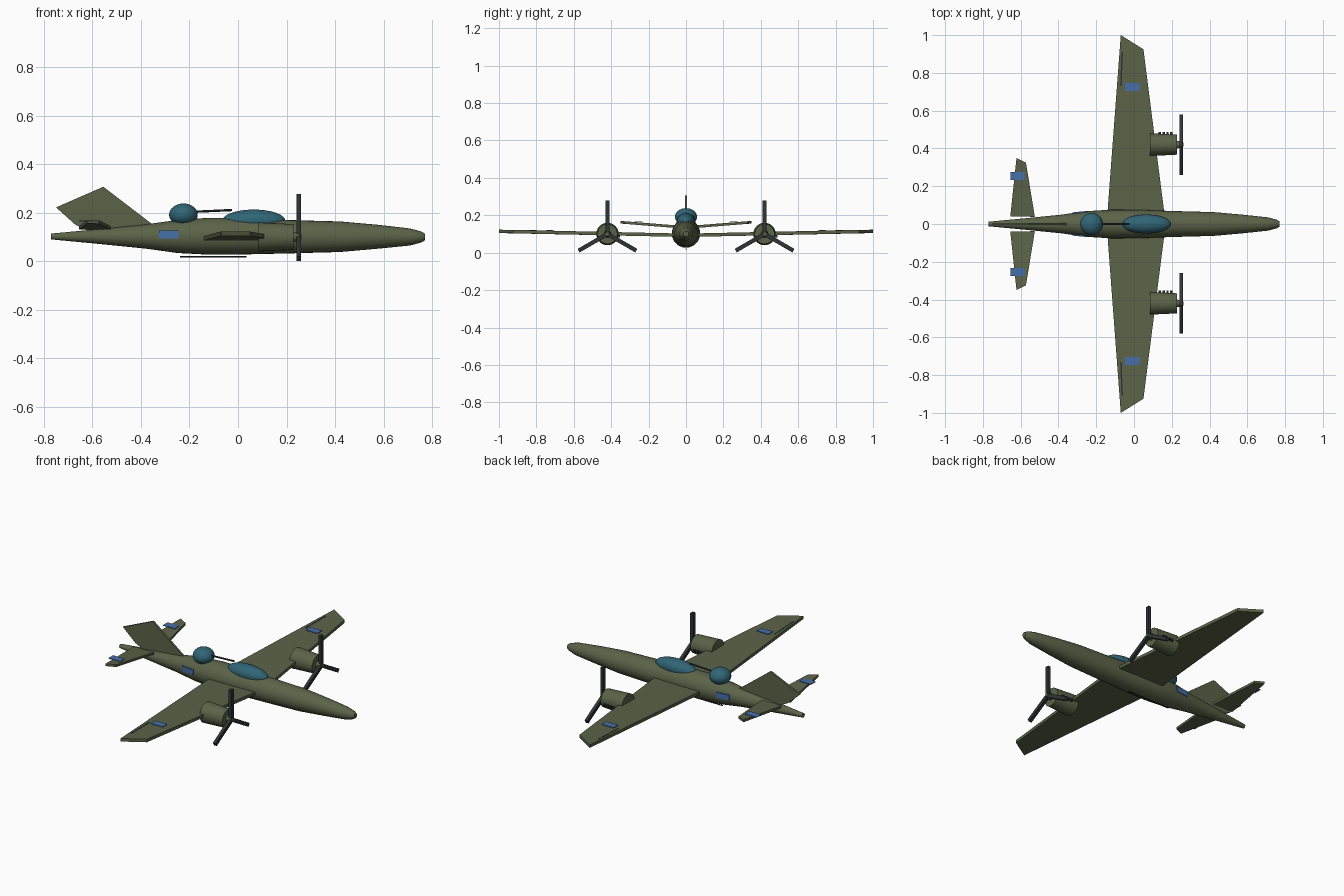
import bpy, bmesh, math
from mathutils import Matrix, Vector

if "Cube" in bpy.data.objects:
    bpy.data.objects.remove(bpy.data.objects["Cube"])


def material(name, rgb):
    m = bpy.data.materials.new(name)
    m.diffuse_color = (*rgb, 1)
    m.use_nodes = True
    m.node_tree.nodes["Principled BSDF"].inputs["Base Color"].default_value = m.diffuse_color
    return m


GREEN = material("olive", (0.105, 0.125, 0.065))
GLASS = material("glass", (0.03, 0.13, 0.18))
BLUE = material("marking_blue", (0.06, 0.16, 0.40))
DARK = material("dark_metal", (0.03, 0.033, 0.036))


def finish(name, bm, mat, smooth=False):
    bmesh.ops.recalc_face_normals(bm, faces=bm.faces)
    me = bpy.data.meshes.new(name)
    bm.to_mesh(me)
    bm.free()
    ob = bpy.data.objects.new(name, me)
    bpy.context.collection.objects.link(ob)
    me.materials.append(mat)
    if smooth:
        bpy.ops.object.select_all(action='DESELECT')
        bpy.context.view_layer.objects.active = ob
        ob.select_set(True)
        bpy.ops.object.shade_smooth_by_angle(angle=math.radians(35))
    return ob


def loft(name, rings, mat, smooth=False):
    bm = bmesh.new()
    loops = [[bm.verts.new(p) for p in r] for r in rings]
    n = len(loops[0])
    for a, b in zip(loops, loops[1:]):
        for i in range(n):
            bm.faces.new((a[i], a[(i + 1) % n], b[(i + 1) % n], b[i]))
    bm.faces.new(loops[0])
    bm.faces.new(loops[-1])
    return finish(name, bm, mat, smooth)


def body(name, stations, mat, y=0, n=28):
    """Round body along x; stations are (x, centre z, radius)."""
    rings = [[(x, y + r * math.cos(2 * math.pi * i / n), z + r * math.sin(2 * math.pi * i / n))
              for i in range(n)] for x, z, r in stations]
    return loft(name, rings, mat, True)


def panel(name, outline, thick, mat):
    """Flat panel: outline points as Vectors, thickened along a vector."""
    t = Vector(thick) / 2
    return loft(name, [[Vector(p) - t for p in outline], [Vector(p) + t for p in outline]], mat)


def box(name, loc, size, mat, rot=Matrix()):
    bm = bmesh.new()
    bmesh.ops.create_cube(bm, size=1, matrix=Matrix.Translation(loc) @ rot @ Matrix.Diagonal((*size, 1)))
    return finish(name, bm, mat)


def ellipsoid(name, loc, radii, mat):
    bm = bmesh.new()
    bmesh.ops.create_uvsphere(bm, u_segments=32, v_segments=16, radius=1,
                              matrix=Matrix.Translation(loc) @ Matrix.Diagonal((*radii, 1)))
    return finish(name, bm, mat, True)


# Fuselage, canopy, turret and guns
body("fuselage", [(-0.77, 0.102, 0.012), (-0.58, 0.102, 0.030), (-0.38, 0.102, 0.050),
                  (-0.25, 0.102, 0.068), (-0.12, 0.103, 0.076), (0.02, 0.103, 0.075),
                  (0.20, 0.101, 0.069), (0.42, 0.101, 0.063), (0.58, 0.101, 0.049),
                  (0.71, 0.100, 0.035), (0.755, 0.100, 0.023), (0.77, 0.100, 0.014)], GREEN)
ellipsoid("canopy", (0.065, 0, 0.167), (0.13, 0.05, 0.046), GLASS)
ellipsoid("turret", (-0.225, 0, 0.192), (0.059, 0.059, 0.046), GLASS)
body("turret_gun", [(-0.20, 0.203, 0.005), (-0.025, 0.211, 0.005)], DARK, n=10)
body("belly_aerial", [(-0.24, 0.019, 0.003), (0.035, 0.019, 0.003)], DARK, n=10)

# Fin
panel("tail_fin", [(-0.35, 0, 0.150), (-0.555, 0, 0.307), (-0.75, 0, 0.222),
                   (-0.67, 0, 0.150), (-0.60, 0, 0.115)], (0, 0.012, 0), GREEN)

for s, side in ((1, "left"), (-1, "right")):
    # Wing and tailplane with dihedral
    panel("wing_" + side, [(-0.145, 0, 0.093), (0.168, 0, 0.093),
                           (0.05, s * 0.925, 0.113), (-0.07, s, 0.114)], (0, 0, 0.018), GREEN)
    panel("tailplane_" + side, [(-0.655, s * 0.04, 0.138), (-0.525, s * 0.038, 0.138),
                                (-0.572, s * 0.325, 0.161), (-0.622, s * 0.35, 0.163)], (0, 0, 0.014), GREEN)
    # Aileron line
    box("aileron_" + side, (-0.066, s * 0.82, 0.1175), (0.008, 0.18, 0.006), DARK,
        Matrix.Rotation(s * 0.02, 4, 'X') @ Matrix.Rotation(s * -0.035, 4, 'Z'))
    # Blue markings
    box("wing_marking_" + side, (-0.01, s * 0.725, 0.120), (0.076, 0.042, 0.004), BLUE)
    box("tail_marking_" + side, (-0.617, s * 0.255, 0.165), (0.076, 0.042, 0.004), BLUE)
    box("fuselage_marking_" + side, (-0.285, s * 0.062, 0.110), (0.08, 0.007, 0.032), BLUE,
        Matrix.Rotation(s * 0.10, 4, 'Z'))

    # Engine nacelle and spinner
    y = s * 0.42
    body("nacelle_" + side, [(0.085, 0.1, 0.060), (0.228, 0.1, 0.053)], GREEN, y)
    body("propeller_hub_" + side, [(0.22, 0.1, 0.020), (0.245, 0.1, 0.018), (0.262, 0.1, 0.010)], GREEN, y, 16)
    # Exhaust stubs, on the same side of both engines
    for i in range(4):
        box(f"exhaust_{side}_{i}", (0.137 + 0.02 * i, y + 0.056, 0.088), (0.012, 0.024, 0.012), DARK)
    # Three propeller blades
    for i in range(3):
        a = Matrix.Rotation(i * 2 * math.pi / 3, 4, 'X')
        loc = Vector((0.25, y, 0.1)) + a @ Vector((0, 0, 0.089))
        box(f"propeller_blade_{side}_{i}", loc, (0.018, 0.022, 0.178), DARK, a)
